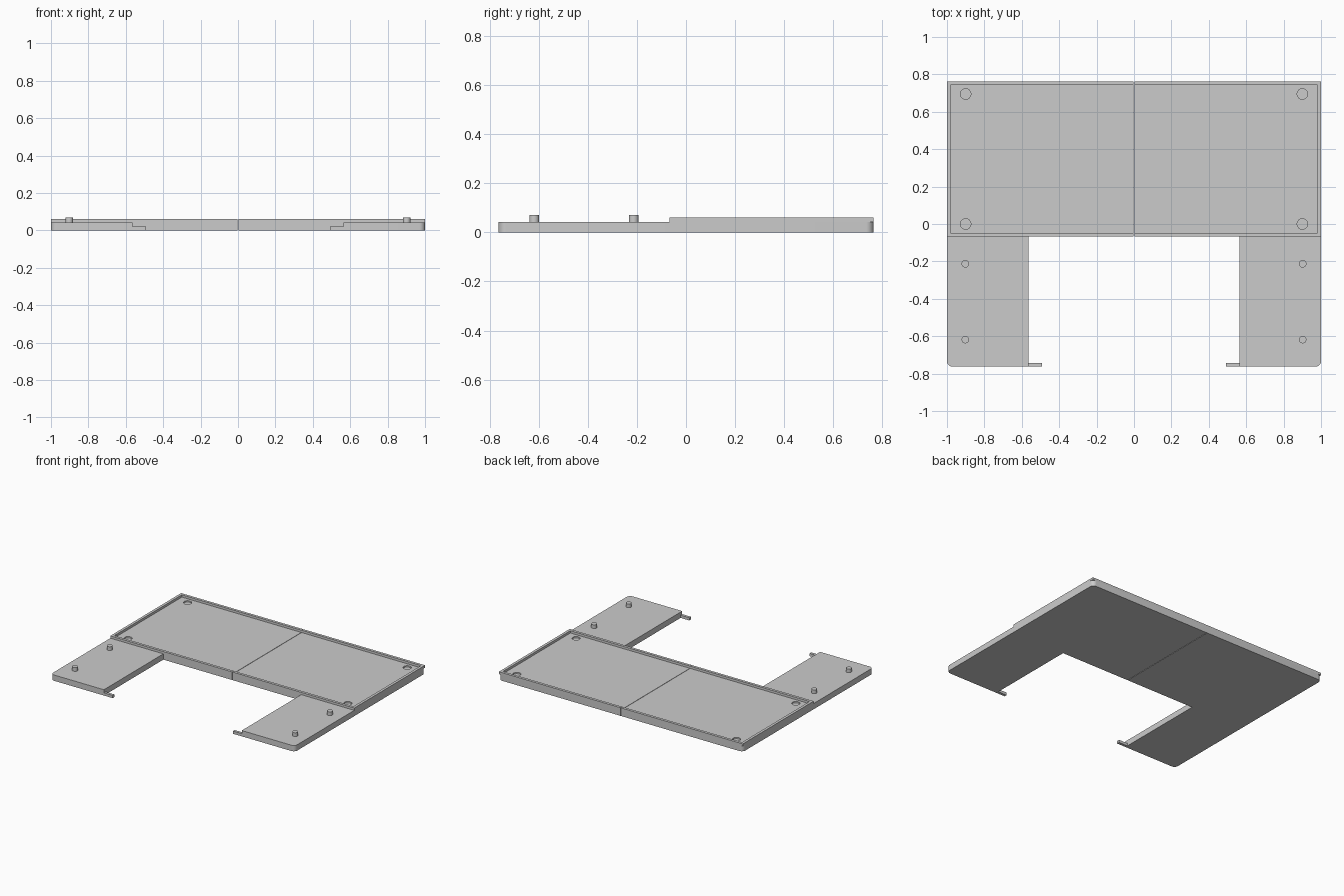
import bpy, bmesh, math
from mathutils import Matrix

cube = bpy.data.objects.get("Cube")
if cube:
    bpy.data.objects.remove(cube, do_unlink=True)

grey = bpy.data.materials.new("plain_grey")
grey.use_nodes = True
colour = (0.6, 0.6, 0.6, 1)
grey.diffuse_color = colour
grey.node_tree.nodes["Principled BSDF"].inputs["Base Color"].default_value = colour

SEAM = 0.0015                # half the gap between the two halves
BACK, STEP, FRONT = 0.763, -0.067, -0.763
LEG_IN, DECK, TOP = 0.565, 0.043, 0.06
RIM, ROUND = 0.02, 0.03


def finish(bm, name, mirror=True):
    bmesh.ops.recalc_face_normals(bm, faces=bm.faces)
    mesh = bpy.data.meshes.new(name)
    bm.to_mesh(mesh)
    bm.free()
    mesh.materials.append(grey)
    obj = bpy.data.objects.new(name, mesh)
    bpy.context.collection.objects.link(obj)
    if mirror:
        mod = obj.modifiers.new("both_halves", 'MIRROR')
        mod.use_mirror_merge = False
    return obj


def slab(points, z0, z1):
    """Extrude a plan outline between two heights."""
    bm = bmesh.new()
    face = bm.faces.new([bm.verts.new((x, y, z0)) for x, y in points])
    new = bmesh.ops.extrude_face_region(bm, geom=[face])["geom"]
    verts = [v for v in new if isinstance(v, bmesh.types.BMVert)]
    bmesh.ops.translate(bm, verts=verts, vec=(0, 0, z1 - z0))
    return bm


def cylinders(places, radius, z0, z1):
    bm = bmesh.new()
    for x, y in places:
        bmesh.ops.create_cone(bm, cap_ends=True, segments=32, radius1=radius, radius2=radius,
                              depth=z1 - z0, matrix=Matrix.Translation((x, y, (z0 + z1) / 2)))
    return bm


def corner(cx, cy, start):
    """Quarter arc for a rounded outer corner."""
    angles = [math.radians(start + 90 * i / 8) for i in range(9)]
    return [(cx + ROUND * math.cos(a), cy + ROUND * math.sin(a)) for a in angles]


def smooth(obj):
    bpy.ops.object.select_all(action='DESELECT')
    obj.select_set(True)
    bpy.context.view_layer.objects.active = obj
    bpy.ops.object.shade_smooth_by_angle(angle=math.radians(30))


# Flat base: half a deck with one leg, rounded outer corners
outline = [(SEAM, BACK), (SEAM, STEP), (LEG_IN, STEP), (LEG_IN, FRONT)]
outline += corner(1 - ROUND, FRONT + ROUND, -90) + corner(1 - ROUND, BACK - ROUND, 0)
base = finish(slab(outline, 0, DECK), "base", mirror=False)

# Shallow round recesses in the deck corners
cutter = finish(cylinders([(0.9, 0.0), (0.9, 0.695)], 0.028, DECK - 0.01, TOP),
                "recess_cutter", mirror=False)
cutter.hide_render = True
cutter.hide_set(True)
cut = base.modifiers.new("recesses", 'BOOLEAN')
cut.operation = 'DIFFERENCE'
cut.solver = 'EXACT'
cut.object = cutter
base.modifiers.new("both_halves", 'MIRROR').use_mirror_merge = False

# Raised rim around the deck, square cornered
rim = [(SEAM, BACK), (1, BACK), (1, STEP), (SEAM, STEP), (SEAM, STEP + RIM),
       (1 - RIM, STEP + RIM), (1 - RIM, BACK - RIM), (SEAM, BACK - RIM)]
finish(slab(rim, DECK, TOP), "rim")

# Pegs on the legs
pegs = finish(cylinders([(0.902, -0.213), (0.902, -0.618)], 0.02, DECK - 0.005, 0.07), "pegs")

# Thin tabs pointing inwards at the leg ends
tab = [(0.493, FRONT), (LEG_IN, FRONT), (LEG_IN, FRONT + 0.02), (0.493, FRONT + 0.02)]
finish(slab(tab, 0, 0.02), "tabs")

smooth(base)
smooth(pegs)
